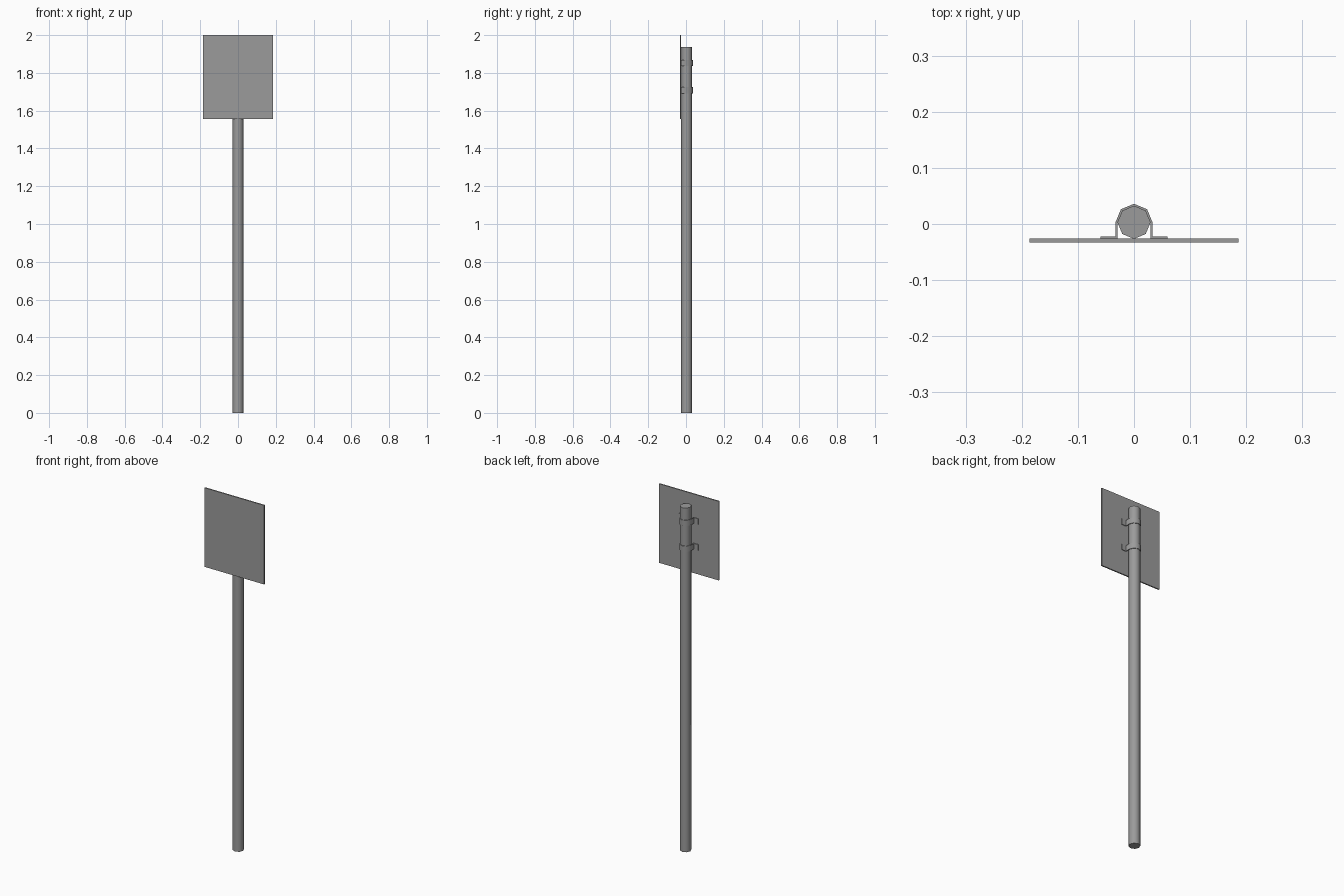
import bpy, bmesh, math
from mathutils import Vector

old = bpy.data.objects.get("Cube")
if old:
    bpy.data.objects.remove(old)

# Single galvanised metal colour
metal = bpy.data.materials.new("grey_metal")
metal.use_nodes = True
metal.diffuse_color = (0.33, 0.33, 0.33, 1)
metal.node_tree.nodes["Principled BSDF"].inputs["Base Color"].default_value = metal.diffuse_color

POLE_Y = 0.003
POLE_R = 0.0295


def finish(bm, name, smooth=None):
    bmesh.ops.recalc_face_normals(bm, faces=bm.faces)
    mesh = bpy.data.meshes.new(name)
    bm.to_mesh(mesh)
    bm.free()
    mesh.materials.append(metal)
    obj = bpy.data.objects.new(name, mesh)
    bpy.context.collection.objects.link(obj)
    if smooth:
        bpy.ops.object.select_all(action="DESELECT")
        obj.select_set(True)
        bpy.context.view_layer.objects.active = obj
        bpy.ops.object.shade_smooth_by_angle(angle=math.radians(smooth))
    return obj


def prism(name, points, z0, z1, smooth=None):
    """Extrude a closed outline in x, y from z0 to z1."""
    bm = bmesh.new()
    face = bm.faces.new([bm.verts.new((x, y, z0)) for x, y in points])
    new = bmesh.ops.extrude_face_region(bm, geom=[face])["geom"]
    verts = [g for g in new if isinstance(g, bmesh.types.BMVert)]
    bmesh.ops.translate(bm, verts=verts, vec=Vector((0, 0, z1 - z0)))
    return finish(bm, name, smooth)


def arc(radius, start, steps):
    """Points every 45 degrees around the pole axis."""
    return [(radius * math.cos(math.radians(start + 45 * i)),
             POLE_Y + radius * math.sin(math.radians(start + 45 * i)))
            for i in range(steps)]


# Eight-sided pole
prism("pole", arc(POLE_R, 0, 8), 0, 1.937, smooth=50)

# Flat sign panel
w, front, back = 0.186, -0.033, -0.026
prism("sign_panel", [(-w, front), (w, front), (w, back), (-w, back)], 1.555, 2.0)

# Strap clamps: half ring behind the pole, legs and flanges against the panel
outer, inner, tip, lip = 0.033, 0.0295, 0.06, -0.0225
outline = ([(inner, back), (tip, back), (tip, lip), (outer, lip)]
           + arc(outer, 0, 5)
           + [(-outer, lip), (-tip, lip), (-tip, back), (-inner, back)]
           + arc(inner, 0, 5)[::-1])
for label, z in (("upper", 1.853), ("lower", 1.708)):
    prism(label + "_clamp", outline, z - 0.016, z + 0.016, smooth=50)
